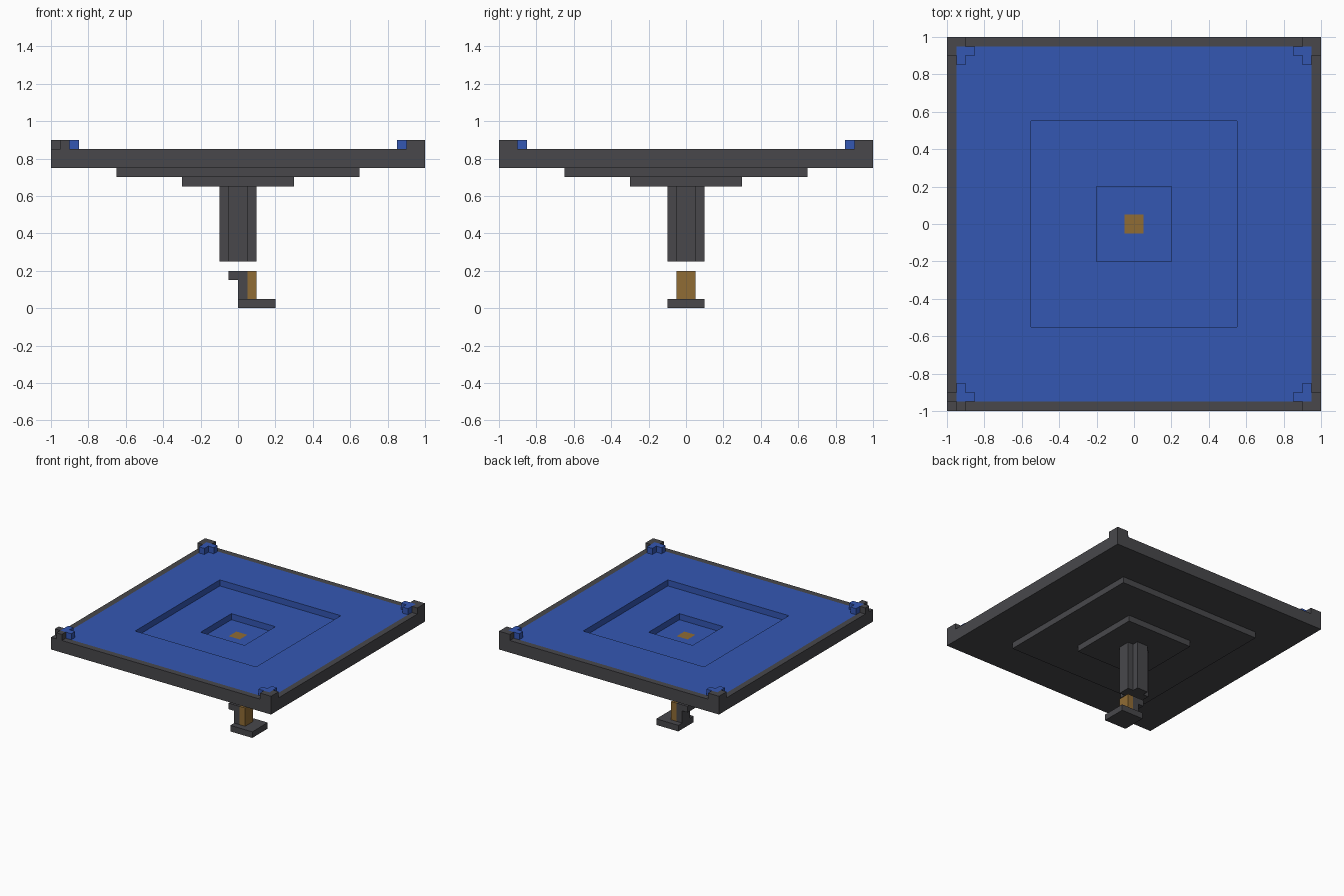
import bpy
import bmesh

cube = bpy.data.objects.get("Cube")
if cube:
    bpy.data.objects.remove(cube, do_unlink=True)


def material(name, rgb):
    m = bpy.data.materials.new(name)
    m.use_nodes = True
    m.diffuse_color = (*rgb, 1)
    m.node_tree.nodes["Principled BSDF"].inputs["Base Color"].default_value = (*rgb, 1)
    return m


DARK = material("dark grey", (0.065, 0.064, 0.071))
BLUE = material("blue", (0.034, 0.095, 0.45))
GOLD = material("gold brown", (0.28, 0.15, 0.035))


def finish(name, bm, mats):
    bmesh.ops.recalc_face_normals(bm, faces=bm.faces)
    mesh = bpy.data.meshes.new(name)
    bm.to_mesh(mesh)
    bm.free()
    for m in mats:
        mesh.materials.append(m)
    obj = bpy.data.objects.new(name, mesh)
    bpy.context.collection.objects.link(obj)
    return obj


def prism(name, outline, low, high, mat, axis="z"):
    """Extrude a flat outline along z, or an x-z outline along y."""
    bm = bmesh.new()
    place = (lambda a, b: (a, b, low)) if axis == "z" else (lambda a, b: (a, low, b))
    face = bm.faces.new([bm.verts.new(place(a, b)) for a, b in outline])
    new = bmesh.ops.extrude_face_region(bm, geom=[face])["geom"]
    d = high - low
    bmesh.ops.translate(bm, verts=[v for v in new if isinstance(v, bmesh.types.BMVert)],
                        vec=(0, 0, d) if axis == "z" else (0, d, 0))
    return finish(name, bm, [mat])


def rect(x0, x1, y0, y1):
    return [(x0, y0), (x1, y0), (x1, y1), (x0, y1)]


# Tray: square rings, from the recessed centre over the rim to the stepped underside
profile = [(0.05, 0.75), (0.2, 0.75), (0.2, 0.8), (0.55, 0.8), (0.55, 0.85), (0.95, 0.85),
           (1, 0.85), (1, 0.75), (0.65, 0.75), (0.65, 0.7), (0.3, 0.7), (0.3, 0.65)]
bm = bmesh.new()
rings = [[bm.verts.new((x, y, z)) for x, y in rect(-h, h, -h, h)] for h, z in profile]
bm.faces.new(rings[0]).material_index = 2
bm.faces.new(rings[-1])
for i, (a, b) in enumerate(zip(rings, rings[1:])):
    for k in range(4):
        n = (k + 1) % 4
        bm.faces.new((a[k], a[n], b[n], b[k])).material_index = 1 if i < 5 else 0
finish("tray", bm, [DARK, BLUE, GOLD])

# Corner guards: dark outer angle with a blue inner angle
for side, sx in (("left", 1), ("right", -1)):
    for end, sy in (("back", 1), ("front", -1)):
        def angle(outer):
            a, b, c = outer, outer - 0.05, outer - 0.1
            pts = [(a, a), (c, a), (c, b), (b, b), (b, c), (a, c)]
            return [(sx * x, sy * y) for x, y in pts]

        prism(f"{end}_{side}_inner_guard", angle(0.95), 0.85, 0.9, BLUE)
        if (side, end) == ("right", "front"):
            # This guard lacks its outermost block
            prism("front_right_guard_a", rect(-1, -0.95, -0.95, -0.9), 0.85, 0.9, DARK)
            prism("front_right_guard_b", rect(-0.95, -0.9, -1, -0.95), 0.85, 0.9, DARK)
        else:
            prism(f"{end}_{side}_guard", angle(1), 0.85, 0.9, DARK)

# Column with a cross-shaped section
quarter = [(0.1, 0.05), (0.05, 0.05), (0.05, 0.1)]
cross = []
for turn in range(4):
    cross += quarter
    quarter = [(-y, x) for x, y in quarter]
prism("column", cross, 0.25, 0.65, DARK)

# Base: foot, hooked upright and gold block
prism("foot", rect(0, 0.2, -0.1, 0.1), 0, 0.05, DARK)
hook = [(0, 0.05), (0.05, 0.05), (0.05, 0.2), (-0.05, 0.2), (-0.05, 0.15), (0, 0.15)]
prism("hooked_upright", hook, -0.05, 0.05, DARK, axis="y")
prism("gold_block", rect(0.05, 0.1, -0.05, 0.05), 0.05, 0.2, GOLD)
